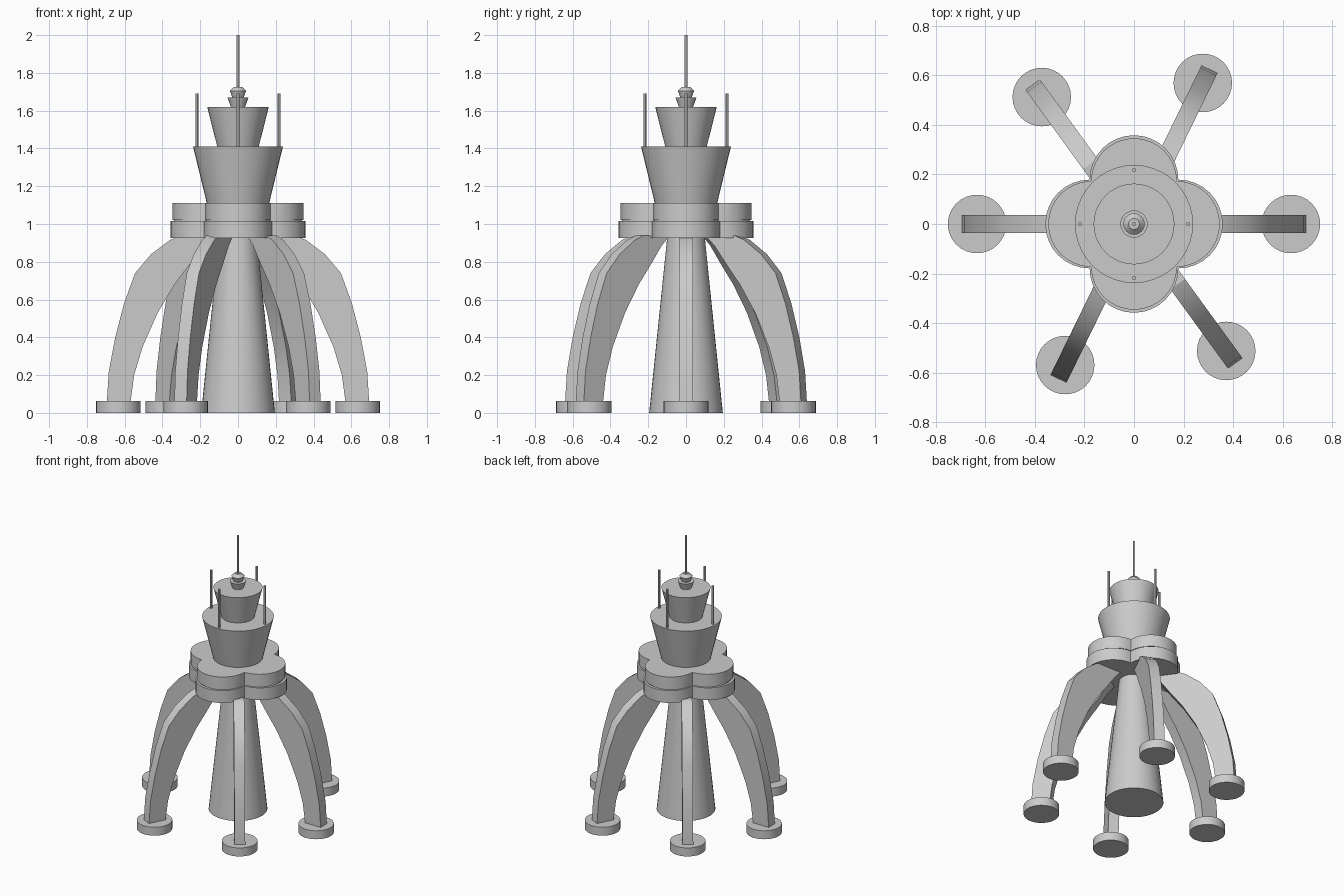
import bpy, bmesh, math
from mathutils import Matrix

cube = bpy.data.objects.get("Cube")
if cube:
    bpy.data.objects.remove(cube, do_unlink=True)

grey = bpy.data.materials.new("plain grey")
grey.use_nodes = True
colour = (0.6, 0.6, 0.6, 1)
grey.diffuse_color = colour
grey.node_tree.nodes["Principled BSDF"].inputs["Base Color"].default_value = colour


def finish(bm, name, angle=30):
    """Turn a bmesh into a shaded, coloured object."""
    bmesh.ops.recalc_face_normals(bm, faces=bm.faces)
    mesh = bpy.data.meshes.new(name)
    bm.to_mesh(mesh)
    bm.free()
    mesh.materials.append(grey)
    obj = bpy.data.objects.new(name, mesh)
    bpy.context.collection.objects.link(obj)
    bpy.ops.object.select_all(action='DESELECT')
    obj.select_set(True)
    bpy.context.view_layer.objects.active = obj
    bpy.ops.object.shade_smooth_by_angle(angle=math.radians(angle))
    return obj


def frustum(name, z0, z1, r0, r1, x=0, y=0, sides=40):
    bm = bmesh.new()
    bmesh.ops.create_cone(bm, cap_ends=True, segments=sides, radius1=r0, radius2=r1,
                          depth=z1 - z0, matrix=Matrix.Translation((x, y, (z0 + z1) / 2)))
    return finish(bm, name)


def extrude(points, offset, name, matrix=Matrix(), angle=30):
    """Extrude a closed outline of 3D points along an offset."""
    bm = bmesh.new()
    face = bm.faces.new([bm.verts.new(p) for p in points])
    out = bmesh.ops.extrude_face_region(bm, geom=[face])
    verts = [v for v in out["geom"] if isinstance(v, bmesh.types.BMVert)]
    bmesh.ops.translate(bm, verts=verts, vec=offset)
    bm.transform(matrix)
    return finish(bm, name, angle)


def lobed_plate(name, z0, z1, r):
    """Four half circles around a square make a clover outline."""
    points = []
    steps = 16
    for k in range(4):
        a = k * math.pi / 2
        for i in range(steps):
            t = a - math.pi / 2 + math.pi * i / steps
            points.append((r * (math.cos(a) + math.cos(t)),
                           r * (math.sin(a) + math.sin(t)), z0))
    return extrude(points, (0, 0, z1 - z0), name)


# Central column and clover platform
frustum("central_column", 0, 0.925, 0.195, 0.10)
lobed_plate("lower_platform", 0.925, 1.015, 0.179)
lobed_plate("platform_gap", 1.015, 1.022, 0.170)
lobed_plate("upper_platform", 1.022, 1.11, 0.173)

# Stacked flaring tower
frustum("tower_lower", 1.11, 1.41, 0.165, 0.238)
frustum("tower_upper", 1.41, 1.62, 0.11, 0.163)
frustum("cap_lower", 1.62, 1.67, 0.038, 0.055, sides=24)
frustum("cap_upper", 1.67, 1.705, 0.03, 0.043, sides=24)
frustum("cap_top", 1.705, 1.725, 0.043, 0.022, sides=24)

# Masts
frustum("main_mast", 1.72, 2.0, 0.008, 0.008, sides=12)
for i in range(4):
    a = i * math.pi / 2
    frustum("side_mast", 1.41, 1.69, 0.008, 0.008,
            0.218 * math.cos(a), 0.218 * math.sin(a), sides=12)

# Arched legs with round feet
outer = [(0.695, 0.05), (0.684, 0.22), (0.65, 0.40), (0.603, 0.58),
         (0.545, 0.74), (0.46, 0.84), (0.36, 0.915), (0.30, 0.94)]
inner = [(0.14, 0.93), (0.185, 0.885), (0.26, 0.78), (0.335, 0.68),
         (0.425, 0.53), (0.505, 0.35), (0.55, 0.20), (0.57, 0.05)]
profile = [(r, -0.036, z) for r, z in outer + inner]
for degrees in (0, 64, 126, 180, 244, 306):
    a = math.radians(degrees)
    extrude(profile, (0, 0.072, 0), "arched_leg", Matrix.Rotation(a, 4, 'Z'), 22)
    frustum("round_foot", 0, 0.062, 0.118, 0.118,
            0.633 * math.cos(a), 0.633 * math.sin(a), sides=32)
